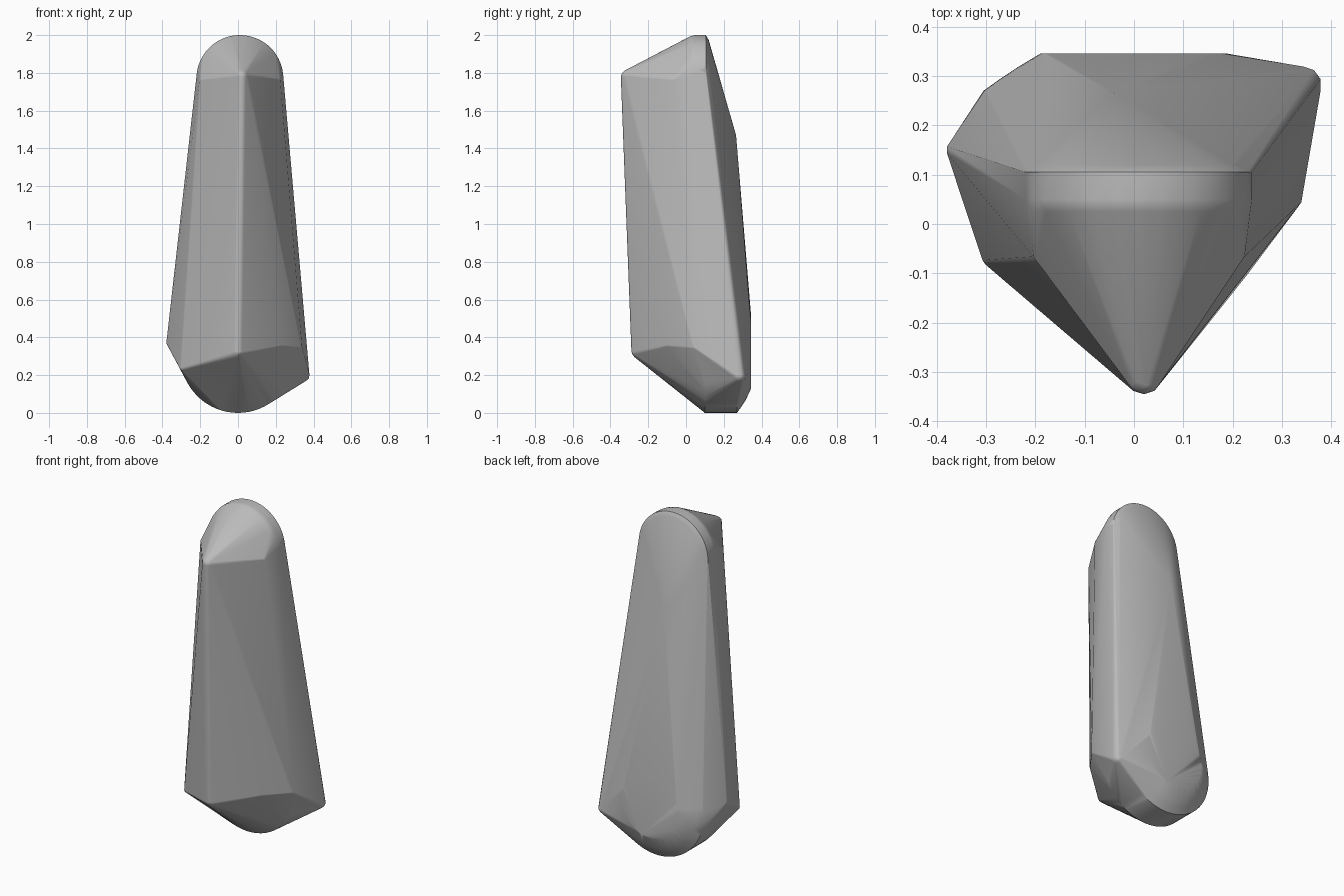
import bpy
import bmesh
import math
from mathutils import Vector, Matrix

cube = bpy.data.objects.get("Cube")
if cube:
    bpy.data.objects.remove(cube, do_unlink=True)

bm = bmesh.new()


def ring(x, y, z, radius, steps=64):
    """Upright circle facing the front."""
    for i in range(steps):
        a = math.tau * i / steps
        bm.verts.new((x + radius * math.cos(a), y, z + radius * math.sin(a)))


def knob(x, y, z, radius):
    """Small ball that rounds off a corner."""
    bmesh.ops.create_icosphere(bm, subdivisions=2, radius=radius,
                               matrix=Matrix.Translation(Vector((x, y, z))))


# Rounded top cap
for y, radius in ((0.025, 0.225), (0.05, 0.23), (0.105, 0.23), (0.12, 0.205)):
    ring(0.01, y, 1.77, radius)
for x in (-0.185, 0.205):
    knob(x, -0.06, 1.76, 0.02)

# Rounded foot with a flat disc at the back
for y, radius in ((0.1, 0.305), (0.27, 0.305), (0.295, 0.27), (0.315, 0.24)):
    ring(0, y, 0.305, radius)
ring(0, 0.345, 0.32, 0.19)

# Front ridge
knob(0.02, -0.308, 1.78, 0.037)
knob(0, -0.252, 0.325, 0.037)

# Lower side corners
knob(0.343, 0.282, 0.2, 0.037)
knob(0.32, 0.05, 0.35, 0.02)
knob(0.215, -0.09, 0.36, 0.02)
knob(-0.358, 0.15, 0.375, 0.022)
knob(-0.29, -0.068, 0.24, 0.018)

# Back peak
bm.verts.new((-0.04, 0.265, 1.47))

# Wrap everything in one tight skin
hull = bmesh.ops.convex_hull(bm, input=bm.verts[:])
inner = {g for g in hull["geom_interior"] + hull["geom_unused"]
         if isinstance(g, bmesh.types.BMVert)}
bmesh.ops.delete(bm, geom=list(inner), context="VERTS")
loose = [v for v in bm.verts if not v.link_faces]
bmesh.ops.delete(bm, geom=loose, context="VERTS")
bmesh.ops.recalc_face_normals(bm, faces=bm.faces[:])

mesh = bpy.data.meshes.new("faceted_stone")
bm.to_mesh(mesh)
bm.free()
stone = bpy.data.objects.new("faceted_stone", mesh)
bpy.context.collection.objects.link(stone)

# Plain grey surface
grey = bpy.data.materials.new("stone_grey")
grey.use_nodes = True
grey.diffuse_color = (0.5, 0.5, 0.5, 1)
grey.node_tree.nodes["Principled BSDF"].inputs["Base Color"].default_value = (0.5, 0.5, 0.5, 1)
mesh.materials.append(grey)

# Smooth shading with sharp rims
bpy.ops.object.select_all(action="DESELECT")
stone.select_set(True)
bpy.context.view_layer.objects.active = stone
bpy.ops.object.shade_smooth_by_angle(angle=math.radians(35))
weighted = stone.modifiers.new("even_shading", "WEIGHTED_NORMAL")
weighted.keep_sharp = True
